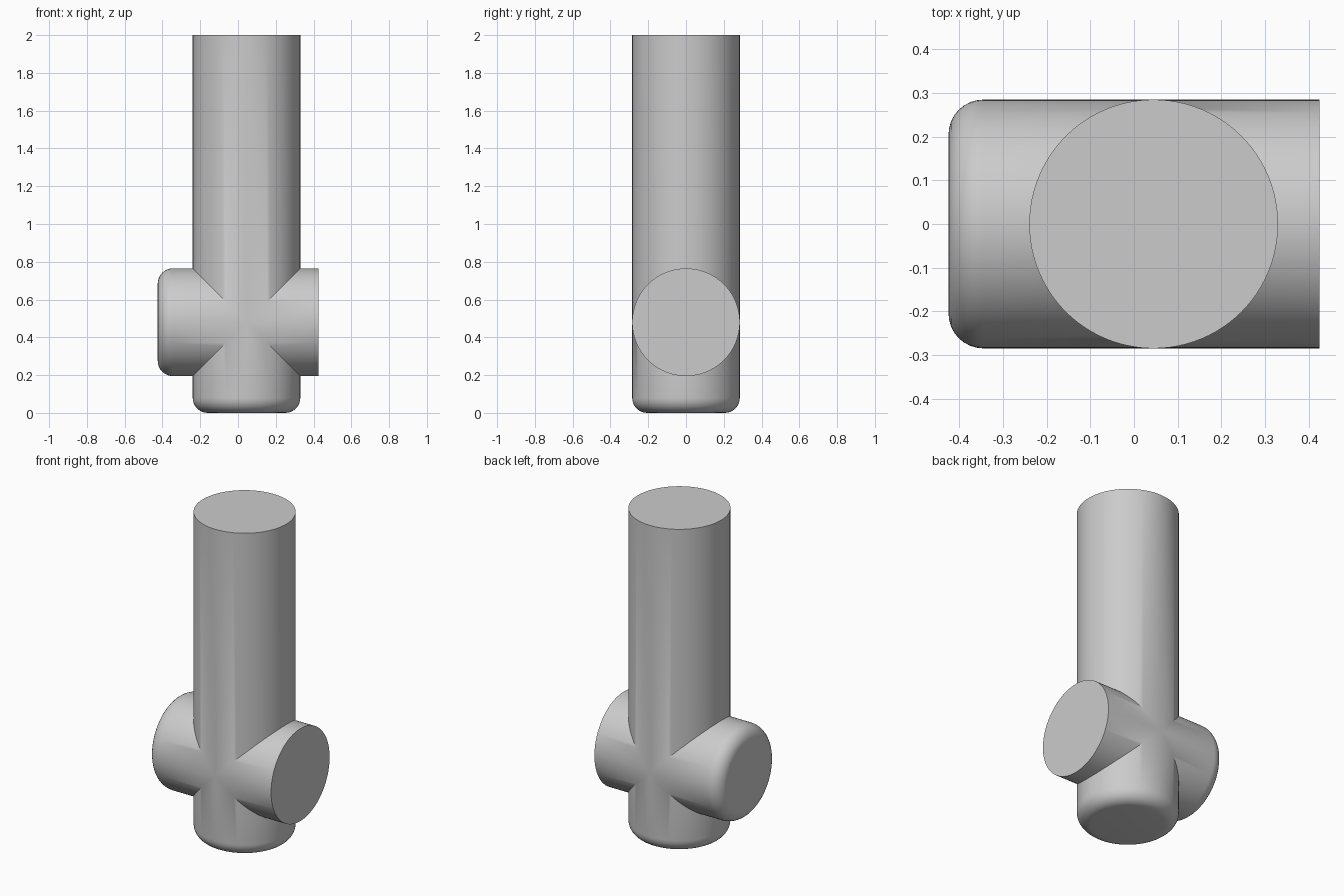
import bpy
import math
from mathutils import Matrix

cube = bpy.data.objects.get("Cube")
if cube:
    bpy.data.objects.remove(cube)

RADIUS = 0.285
FILLET = 0.08
AXIS_X = 0.045
BRANCH_Z = 0.48
SEGMENTS = 96

grey = bpy.data.materials.new("plain_grey")
grey.use_nodes = True
grey.diffuse_color = (0.6, 0.6, 0.6, 1)
grey.node_tree.nodes["Principled BSDF"].inputs["Base Color"].default_value = (0.6, 0.6, 0.6, 1)


def rounded_rod(name, length, placement):
    """Solid rod along +z with a filleted start and a sharp far end."""
    steps = 8
    profile = []
    for i in range(steps + 1):
        a = math.pi / 2 * i / steps
        profile.append((RADIUS - FILLET + FILLET * math.sin(a),
                        FILLET - FILLET * math.cos(a)))
    profile.append((RADIUS, length))
    verts, faces = [], []
    for r, z in profile:
        for s in range(SEGMENTS):
            t = 2 * math.pi * s / SEGMENTS
            verts.append((r * math.cos(t), r * math.sin(t), z))
    for k in range(len(profile) - 1):
        for s in range(SEGMENTS):
            n = (s + 1) % SEGMENTS
            a, b = k * SEGMENTS, (k + 1) * SEGMENTS
            faces.append((a + s, a + n, b + n, b + s))
    # End caps
    faces.append(tuple(reversed(range(SEGMENTS))))
    faces.append(tuple(range(len(verts) - SEGMENTS, len(verts))))
    mesh = bpy.data.meshes.new(name)
    mesh.from_pydata(verts, [], faces)
    mesh.transform(placement)
    mesh.materials.append(grey)
    obj = bpy.data.objects.new(name, mesh)
    bpy.context.collection.objects.link(obj)
    return obj


# Upright post and the shorter cross branch
post = rounded_rod("post", 2.0, Matrix.Translation((AXIS_X, 0, 0)))
branch = rounded_rod("cross_branch", 0.85,
                     Matrix.Translation((-0.425, 0, BRANCH_Z))
                     @ Matrix.Rotation(math.pi / 2, 4, 'Y'))

# Fuse both into one solid
union = post.modifiers.new("fuse_branch", 'BOOLEAN')
union.operation = 'UNION'
union.solver = 'EXACT'
union.object = branch
bpy.ops.object.select_all(action='DESELECT')
post.select_set(True)
bpy.context.view_layer.objects.active = post
bpy.ops.object.modifier_apply(modifier=union.name)
bpy.data.objects.remove(branch)
post.name = "post_with_cross_branch"

# Smooth the round sides, keep the rims and seams crisp
bpy.ops.object.shade_smooth_by_angle(angle=math.radians(30))
